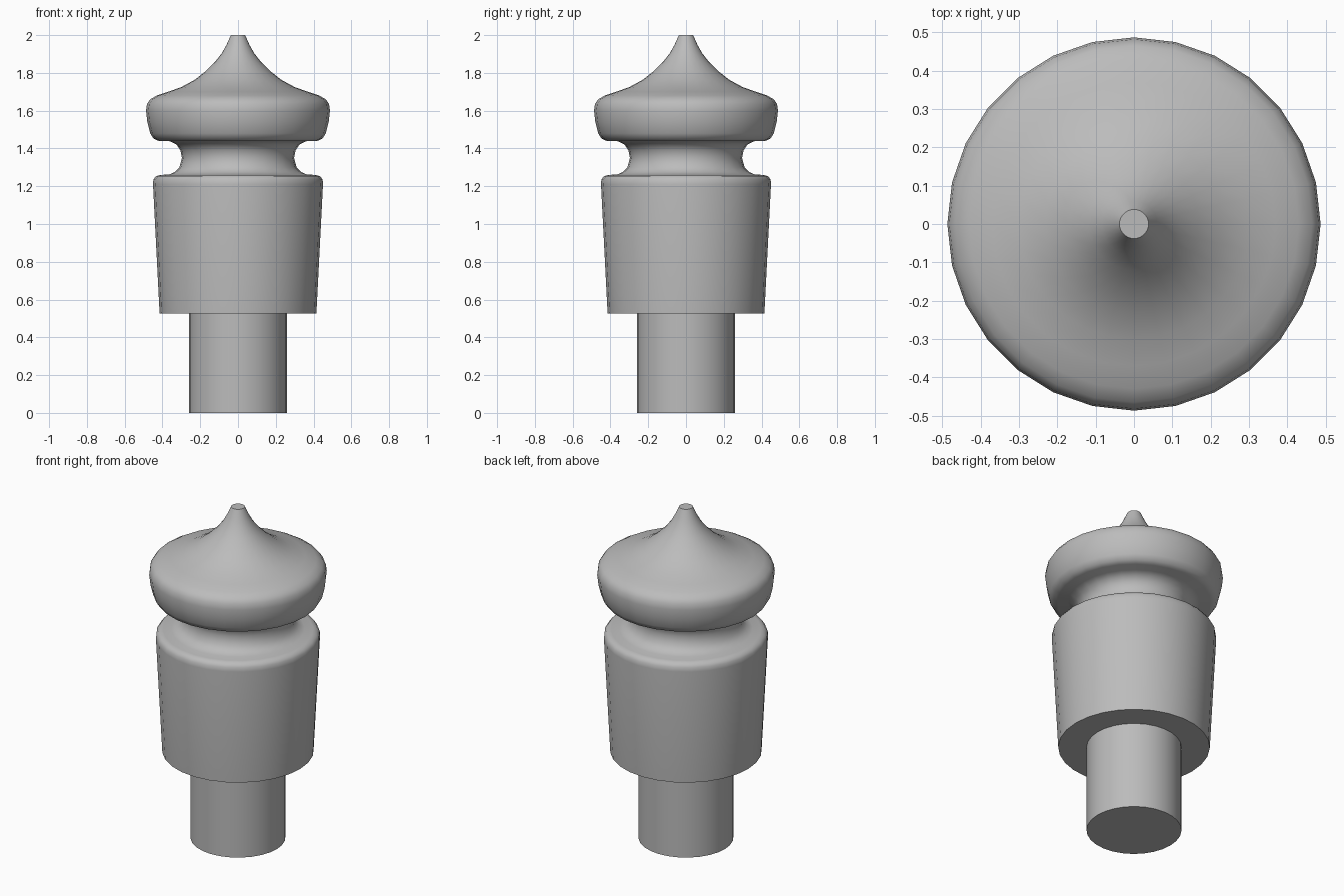
import bpy
import bmesh
import math

SIDES = 28

cube = bpy.data.objects.get("Cube")
if cube:
    bpy.data.objects.remove(cube, do_unlink=True)

grey = bpy.data.materials.new("plain grey")
grey.use_nodes = True
colour = (0.5, 0.5, 0.5, 1)
grey.diffuse_color = colour
grey.node_tree.nodes["Principled BSDF"].inputs["Base Color"].default_value = colour


def turned_part(name, profile, cap_bottom=False, cap_top=False):
    """Spin a (radius, height) profile around the z axis."""
    bm = bmesh.new()
    rings = []
    for r, z in profile:
        angles = [math.tau * i / SIDES for i in range(SIDES)]
        rings.append([bm.verts.new((r * math.cos(a), r * math.sin(a), z)) for a in angles])
    for low, high in zip(rings, rings[1:]):
        for i in range(SIDES):
            j = (i + 1) % SIDES
            bm.faces.new((low[i], low[j], high[j], high[i]))
    if cap_bottom:
        bm.faces.new(rings[0][::-1])
    if cap_top:
        bm.faces.new(rings[-1])
    mesh = bpy.data.meshes.new(name)
    bm.to_mesh(mesh)
    bm.free()
    mesh.materials.append(grey)
    obj = bpy.data.objects.new(name, mesh)
    bpy.context.collection.objects.link(obj)
    bpy.ops.object.select_all(action="DESELECT")
    obj.select_set(True)
    bpy.context.view_layer.objects.active = obj
    bpy.ops.object.shade_smooth_by_angle(angle=math.radians(50))
    return obj


# Straight peg at the base
turned_part("peg", [(0.26, 0), (0.26, 0.525)], cap_bottom=True)

# Tapered body, rounded lip, cove neck, bulging head and concave spire
turned_part("turned_finial", [
    (0.26, 0.525), (0.415, 0.525), (0.45, 1.21), (0.448, 1.235),
    (0.435, 1.253), (0.41, 1.26), (0.365, 1.262), (0.335, 1.275),
    (0.31, 1.3), (0.297, 1.35), (0.305, 1.39), (0.325, 1.42),
    (0.36, 1.438), (0.42, 1.44), (0.447, 1.452), (0.465, 1.48),
    (0.48, 1.54), (0.487, 1.6), (0.482, 1.635), (0.465, 1.66),
    (0.43, 1.68), (0.37, 1.7), (0.3, 1.725), (0.23, 1.763),
    (0.17, 1.81), (0.12, 1.86), (0.085, 1.905), (0.06, 1.95), (0.038, 2),
], cap_top=True)
